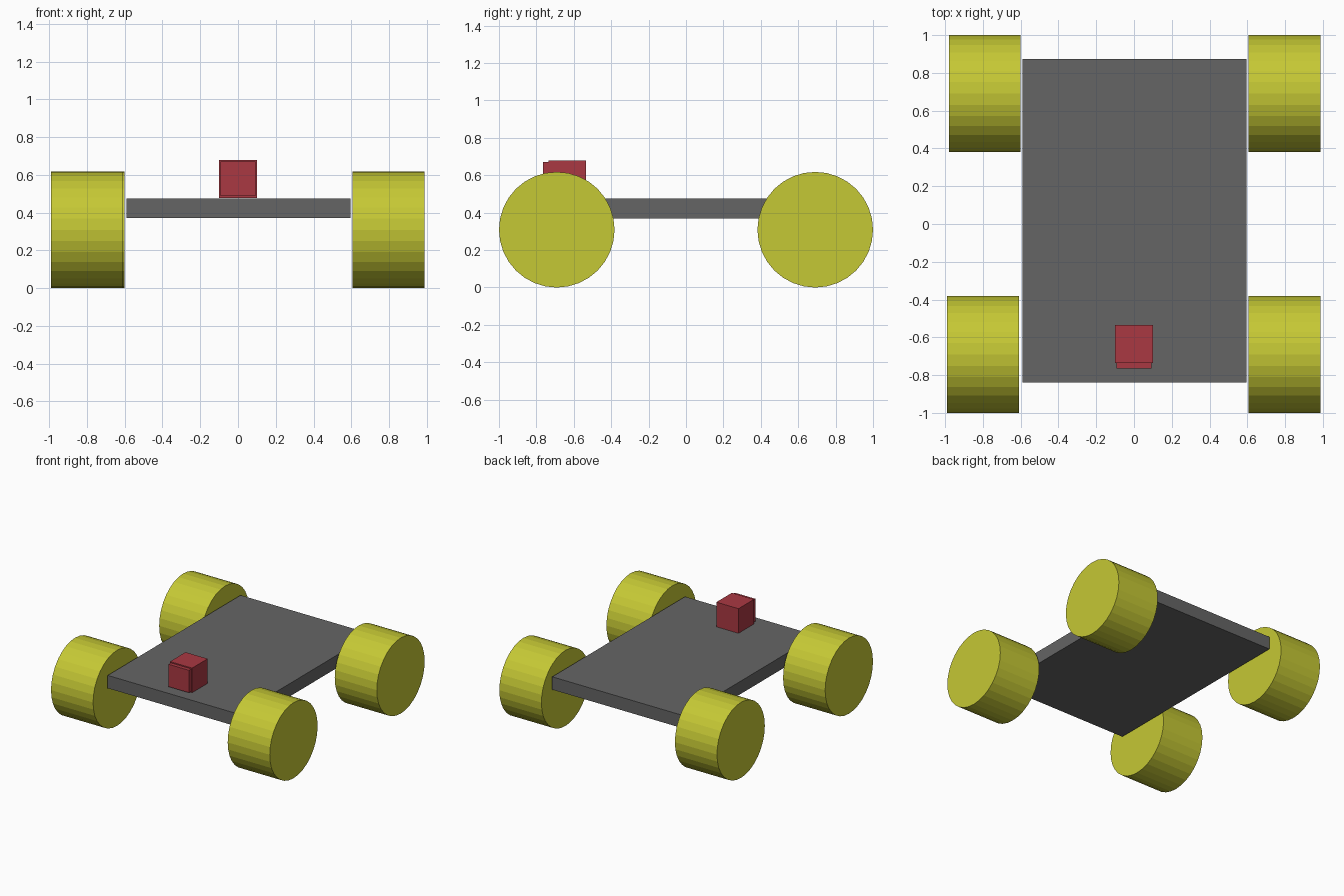
import bpy
from math import pi

if "Cube" in bpy.data.objects:
    bpy.data.objects.remove(bpy.data.objects["Cube"])


def material(name, color):
    m = bpy.data.materials.new(name)
    m.diffuse_color = color
    m.use_nodes = True
    m.node_tree.nodes["Principled BSDF"].inputs["Base Color"].default_value = m.diffuse_color
    return m


yellow = material("yellow", (0.56, 0.58, 0.035, 1))
red = material("red", (0.40, 0.04, 0.055, 1))
grey = material("dark_grey", (0.13, 0.13, 0.13, 1))


def box(name, lo, hi, mat):
    centre = [(a + b) / 2 for a, b in zip(lo, hi)]
    bpy.ops.mesh.primitive_cube_add(size=1, location=centre)
    ob = bpy.context.object
    ob.name = name
    for v in ob.data.vertices:
        v.co = [c * (b - a) for c, a, b in zip(v.co, lo, hi)]
    ob.data.materials.append(mat)
    return ob


def wheel(name, x0, x1, y):
    bpy.ops.mesh.primitive_cylinder_add(
        vertices=32, radius=0.309, depth=x1 - x0,
        location=((x0 + x1) / 2, y, 0.309), rotation=(0, pi / 2, 0))
    ob = bpy.context.object
    ob.name = name
    ob.data.materials.append(yellow)


# Flat chassis deck
box("deck", (-0.59, -0.84, 0.37), (0.597, 0.875, 0.475), grey)

# Sensor block with a slightly smaller front plate
box("sensor_block", (-0.1, -0.735, 0.478), (0.1, -0.535, 0.679), red)
box("sensor_front", (-0.093, -0.765, 0.487), (0.093, -0.725, 0.67), red)

# Four wheels; the left pair is offset slightly between front and back
for end, y, left in (("front", -0.691, -0.99), ("back", 0.691, -0.98)):
    wheel(end + "_wheel_left", left, left + 0.38, y)
    wheel(end + "_wheel_right", 0.607, 0.987, y)
